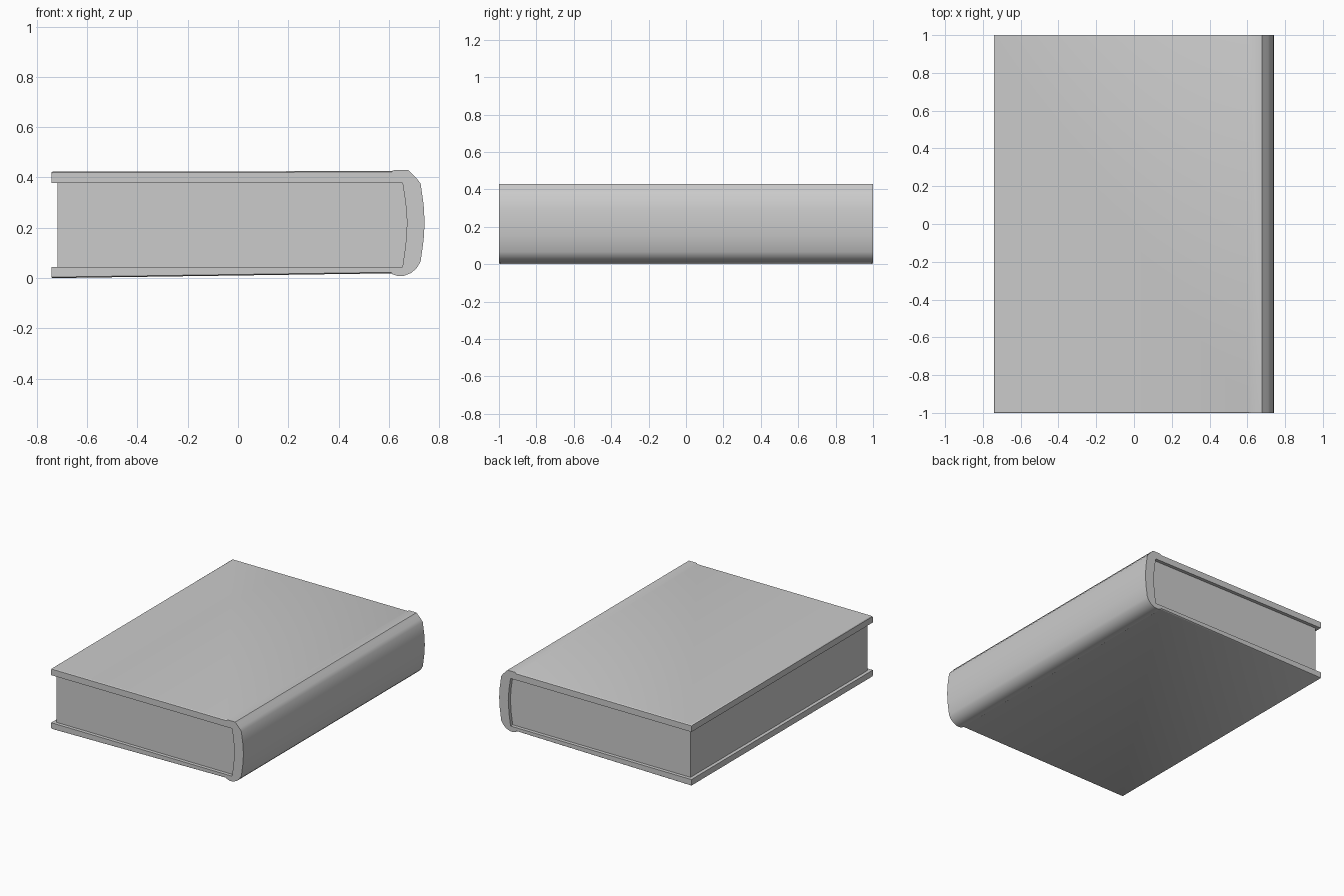
import bpy, bmesh

if "Cube" in bpy.data.objects:
    bpy.data.objects.remove(bpy.data.objects["Cube"])

def loft(name, sections):
    """Skin matching closed XZ outlines placed along y, with end caps."""
    bm = bmesh.new()
    rings = [[bm.verts.new((x, y, z)) for x, z in pts] for y, pts in sections]
    n = len(rings[0])
    for a, b in zip(rings, rings[1:]):
        for i in range(n):
            j = (i + 1) % n
            bm.faces.new((a[i], a[j], b[j], b[i]))
    bm.faces.new(rings[0])
    bm.faces.new(rings[-1])
    bmesh.ops.recalc_face_normals(bm, faces=bm.faces)
    me = bpy.data.meshes.new(name)
    bm.to_mesh(me)
    bm.free()
    ob = bpy.data.objects.new(name, me)
    bpy.context.collection.objects.link(ob)
    bpy.ops.object.select_all(action='DESELECT')
    ob.select_set(True)
    bpy.context.view_layer.objects.active = ob
    bpy.ops.object.shade_smooth_by_angle(angle=0.55)
    return ob

# Rounded back of the page block, shared with the inside of the spine
page_back = [(0.654, 0.046), (0.666, 0.13), (0.672, 0.222), (0.666, 0.30), (0.654, 0.378)]

# Rounded spine, bottom to top, slightly proud of the boards
spine = [(0.614, 0.016), (0.635, 0.009), (0.66, 0.01), (0.69, 0.022), (0.711, 0.042),
         (0.726, 0.067), (0.738, 0.153), (0.742, 0.222), (0.738, 0.292), (0.726, 0.376),
         (0.711, 0.396), (0.695, 0.412), (0.678, 0.43), (0.62, 0.43)]

def cover_outline(inset):
    """Boards and spine as one outline; inset thins the boards' outer faces."""
    lower = [(-0.742, 0.046), (-0.742, 0.004 + inset), (-0.736, 0.001 + inset), (0.61, 0.02 + inset)]
    upper = [(0.61, 0.426 - inset), (-0.736, 0.425 - inset), (-0.742, 0.421 - inset), (-0.742, 0.378)]
    return lower + spine + upper + page_back[::-1]

# Cover, with a fine chamfer on the board ends
cover = loft("cover", [(-1.0, cover_outline(0.004)), (-0.994, cover_outline(0.0)),
                       (0.994, cover_outline(0.0)), (1.0, cover_outline(0.004))])
low = min(v.co.z for v in cover.data.vertices)

# Page block, recessed inside the cover
page_outline = [(-0.718, 0.046)] + page_back + [(-0.718, 0.378)]
pages = loft("page_block", [(-0.976, page_outline), (0.976, page_outline)])

# Stand on the ground
for ob in (cover, pages):
    for v in ob.data.vertices:
        v.co.z -= low
